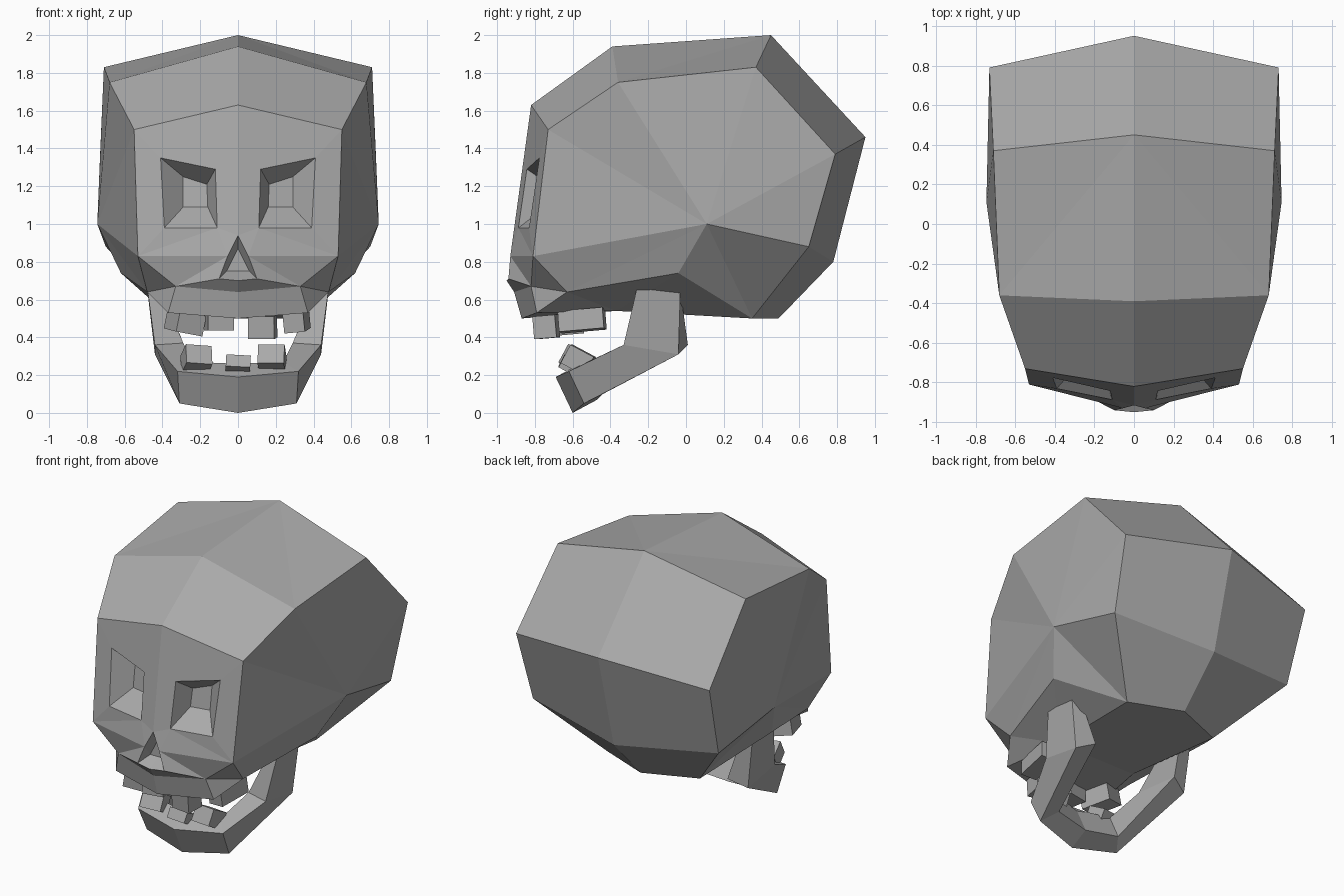
import bpy
import bmesh
from math import radians
from mathutils import Matrix, Vector, Euler

if "Cube" in bpy.data.objects:
    bpy.data.objects.remove(bpy.data.objects["Cube"], do_unlink=True)

bone = bpy.data.materials.new("grey_bone")
bone.use_nodes = True
bone.diffuse_color = (0.4, 0.4, 0.4, 1)
bone.node_tree.nodes["Principled BSDF"].inputs["Base Color"].default_value = (0.4, 0.4, 0.4, 1)


def finish(bm, name):
    """Turn a bmesh into a flat shaded bone object."""
    bmesh.ops.recalc_face_normals(bm, faces=bm.faces)
    mesh = bpy.data.meshes.new(name)
    bm.to_mesh(mesh)
    bm.free()
    mesh.materials.append(bone)
    obj = bpy.data.objects.new(name, mesh)
    bpy.context.collection.objects.link(obj)
    return obj


def mirrored_mesh(name, points, faces):
    """Build named half-model points and faces on both sides of x = 0."""
    bm = bmesh.new()
    left = {key: bm.verts.new(co) for key, co in points.items()}
    right = {key: v if abs(v.co.x) < 0.001 else bm.verts.new((-v.co.x, v.co.y, v.co.z))
             for key, v in left.items()}
    for face in faces:
        keys = face.split()
        bm.faces.new([left[key] for key in keys])
        bm.faces.new([right[key] for key in reversed(keys)])
    return finish(bm, name)


def on_face(x, z, depth=0.0):
    """Point on the sloping face plane, pushed back by depth."""
    return (x, -0.82 - 0.137 * (1.63 - z) + 0.2 * x + depth, z)


# Skull: centre line
skull = {
    "brow": (0, -0.82, 1.63),
    "forehead": (0, -0.39, 1.94),
    "crown": (0, 0.45, 2.0),
    "back": (0, 0.95, 1.46),
    "nape": (0, 0.78, 0.8),
    "base": (0, 0.49, 0.5),
    "palate": (0, -0.37, 0.54),
    "lip": (0, -0.87, 0.5),
    "gum": (0, -0.91, 0.64),
}
# Skull: side corners, temple and cheek
skull.update({
    "brow_side": (0.55, -0.73, 1.5),
    "forehead_side": (0.68, -0.36, 1.75),
    "crown_side": (0.71, 0.37, 1.83),
    "back_side": (0.73, 0.79, 1.37),
    "nape_side": (0.7, 0.65, 0.88),
    "base_side": (0.35, 0.35, 0.5),
    "temple": (0.745, 0.11, 1.0),
    "ear": (0.62, -0.04, 0.74),
    "cheek": (0.53, -0.81, 0.83),
    "cheek_low": (0.48, -0.63, 0.64),
    "gum_side": (0.33, -0.82, 0.67),
    "lip_side": (0.37, -0.79, 0.53),
    "palate_side": (0.3, -0.37, 0.54),
})
# Skull: nose opening
skull.update({
    "nose_top": (0, -0.915, 0.94),
    "nose_edge": (0.055, -0.93, 0.83),
    "nose_side": (0.1, -0.94, 0.71),
    "nose_base": (0, -0.95, 0.7),
    "pit_top": (0, -0.86, 0.87),
    "pit_side": (0.06, -0.86, 0.75),
    "pit_base": (0, -0.86, 0.75),
})
# Skull: eye sockets, rim and recessed floor
rim = {"a": (0.12, 1.29), "b": (0.41, 1.35), "c": (0.39, 0.98), "d": (0.11, 0.98)}
floor = {"a": (0.165, 1.21), "b": (0.29, 1.25), "c": (0.29, 1.09), "d": (0.16, 1.09)}
for key in rim:
    skull["rim_" + key] = on_face(*rim[key])
    skull["floor_" + key] = on_face(*floor[key], depth=0.12)

skull_faces = [
    # dome and back
    "brow brow_side forehead_side forehead",
    "forehead forehead_side crown",
    "forehead_side crown_side crown",
    "crown crown_side back_side back",
    "back back_side nape_side nape",
    "nape nape_side base_side base",
    # temple fan
    "temple cheek brow_side", "temple brow_side forehead_side",
    "temple forehead_side crown_side", "temple crown_side back_side",
    "temple back_side nape_side", "temple nape_side base_side",
    "temple base_side ear", "temple ear cheek_low", "temple cheek_low cheek",
    # underside
    "base base_side palate_side palate", "base_side ear palate_side",
    "ear cheek_low palate_side", "cheek_low lip_side palate_side",
    "lip_side lip palate palate_side",
    # upper jaw
    "cheek gum_side cheek_low", "gum_side lip_side cheek_low",
    "gum_side gum lip lip_side", "nose_base gum gum_side nose_side",
    "nose_edge nose_side gum_side", "nose_edge gum_side cheek",
    # face around the sockets
    "brow rim_a rim_b brow_side", "brow_side rim_b rim_c cheek",
    "cheek rim_c rim_d", "cheek rim_d nose_edge", "nose_edge rim_d nose_top",
    "nose_top rim_d rim_a brow",
    # nose opening
    "nose_top pit_top pit_side nose_edge", "nose_edge pit_side nose_side",
    "nose_side pit_side pit_base nose_base", "pit_top pit_base pit_side",
    # socket floor
    "floor_a floor_b floor_c floor_d",
]
for p, q in zip("abcd", "bcda"):
    skull_faces.append(f"rim_{p} floor_{p} floor_{q} rim_{q}")
mirrored_mesh("skull", skull, skull_faces)

# Lower jaw: four-cornered sections from chin to hinge
sections = {
    "chin": [(0, -0.69, 0.19), (0, -0.6, 0), (0, -0.47, 0.07), (0, -0.56, 0.26)],
    "corner": [(0.32, -0.62, 0.22), (0.31, -0.54, 0.05), (0.24, -0.44, 0.1), (0.24, -0.52, 0.27)],
    "angle": [(0.44, -0.33, 0.36), (0.44, -0.04, 0.31), (0.32, 0.01, 0.36), (0.29, -0.3, 0.37)],
    "hinge": [(0.48, -0.26, 0.66), (0.48, -0.03, 0.65), (0.4, -0.03, 0.65), (0.41, -0.24, 0.66)],
}
jaw = {f"{name}{i}": co for name, ring in sections.items() for i, co in enumerate(ring)}
names = list(sections)
jaw_faces = [f"{a}{i} {b}{i} {b}{(i + 1) % 4} {a}{(i + 1) % 4}"
             for a, b in zip(names, names[1:]) for i in range(4)]
jaw_faces.append(" ".join(f"hinge{i}" for i in range(4)))
mirrored_mesh("lower_jaw", jaw, jaw_faces)


# Teeth: tilted blocks
def tooth(name, centre, size, tilt):
    bm = bmesh.new()
    turn = Euler([radians(a) for a in tilt]).to_matrix().to_4x4()
    place = Matrix.Translation(centre) @ turn @ Matrix.Diagonal(Vector(size).to_4d())
    bmesh.ops.create_cube(bm, size=1, matrix=place)
    finish(bm, name)


tooth("upper_tooth_far_right", (-0.28, -0.66, 0.48), (0.15, 0.2, 0.11), (5, 10, 20))
tooth("upper_tooth_mid_right", (-0.1, -0.73, 0.48), (0.14, 0.12, 0.09), (0, 0, 10))
tooth("upper_tooth_mid_left", (0.13, -0.74, 0.455), (0.14, 0.12, 0.12), (5, 0, -8))
tooth("upper_tooth_far_left", (0.31, -0.55, 0.49), (0.11, 0.24, 0.11), (5, -5, -8))
tooth("lower_tooth_right", (-0.22, -0.58, 0.28), (0.14, 0.13, 0.11), (-28, 4, 12))
tooth("lower_tooth_middle", (0, -0.61, 0.25), (0.13, 0.11, 0.07), (-28, 3, 0))
tooth("lower_tooth_left", (0.18, -0.57, 0.28), (0.14, 0.14, 0.11), (-28, 0, -5))
